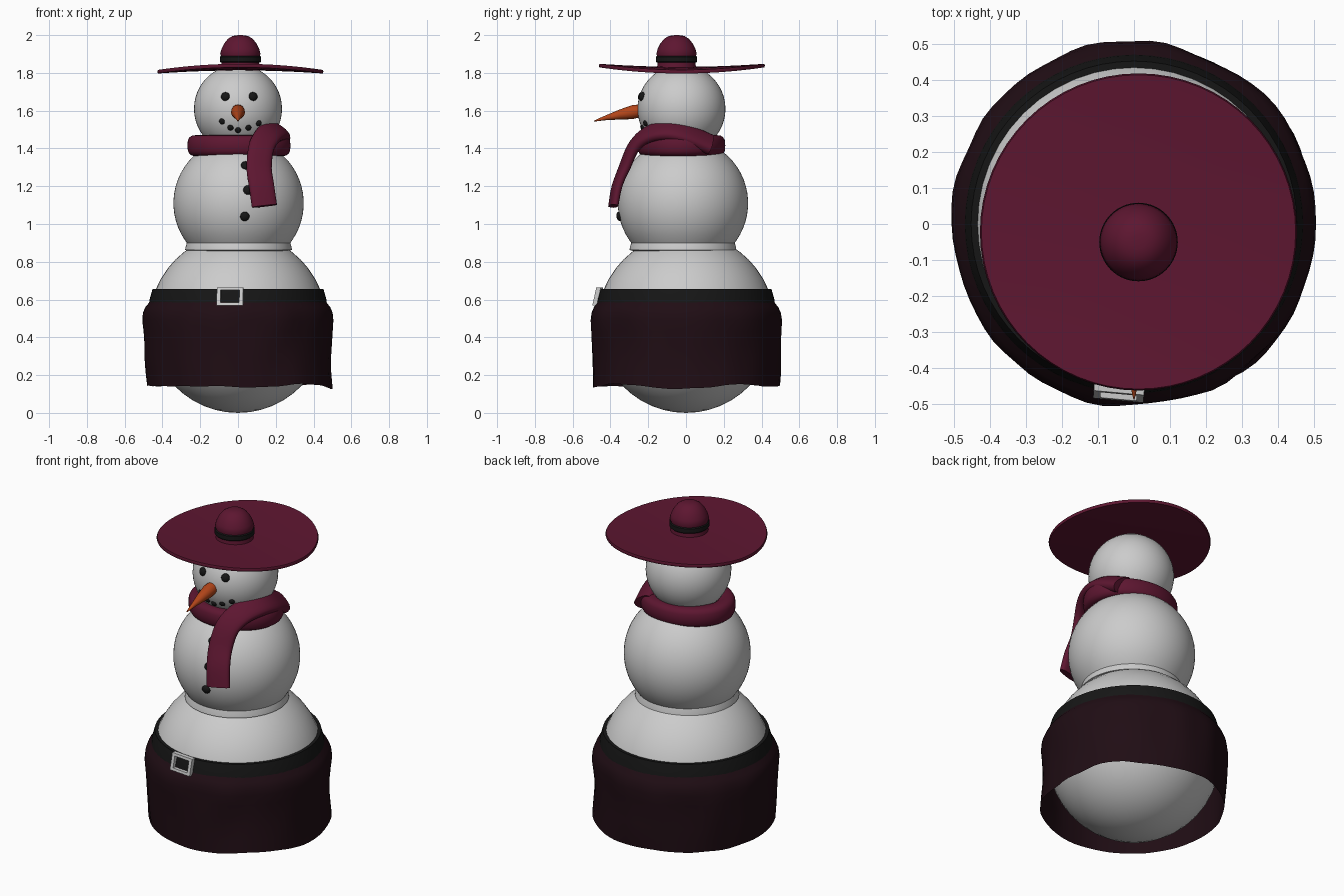
import bpy, bmesh, math, random
from mathutils import Vector, noise

if "Cube" in bpy.data.objects:
    bpy.data.objects.remove(bpy.data.objects["Cube"])

random.seed(4)

def mat(name, col):
    m = bpy.data.materials.new(name)
    m.diffuse_color = (*col, 1)
    m.use_nodes = True
    m.node_tree.nodes["Principled BSDF"].inputs["Base Color"].default_value = m.diffuse_color
    return m

MAROON = mat("maroon", (0.11, 0.008, 0.03))
CLOTH = mat("dark_cloth", (0.014, 0.004, 0.007))
BLACK = mat("black", (0.008, 0.008, 0.008))
ORANGE = mat("orange", (0.45, 0.06, 0.01))

def finish(bm, name, material=None, angle=40):
    bmesh.ops.recalc_face_normals(bm, faces=bm.faces)
    me = bpy.data.meshes.new(name)
    bm.to_mesh(me)
    bm.free()
    ob = bpy.data.objects.new(name, me)
    bpy.context.collection.objects.link(ob)
    if material:
        me.materials.append(material)
    bpy.ops.object.select_all(action='DESELECT')
    ob.select_set(True)
    bpy.context.view_layer.objects.active = ob
    bpy.ops.object.shade_smooth_by_angle(angle=math.radians(angle))
    return ob

def ball(name, loc, scale, material=None, seg=48, rot=None):
    bm = bmesh.new()
    bmesh.ops.create_uvsphere(bm, u_segments=seg, v_segments=seg // 2, radius=1)
    for v in bm.verts:
        p = Vector((v.co.x * scale[0], v.co.y * scale[1], v.co.z * scale[2]))
        if rot:
            p.rotate(rot)
        v.co = p + Vector(loc)
    return finish(bm, name, material)

def loft(rings, name, material=None, closed=False, caps=False, warp=None, angle=40):
    """Skin a list of closed point rings."""
    bm = bmesh.new()
    vs = [[bm.verts.new(warp(Vector(p)) if warp else p) for p in r] for r in rings]
    n = len(vs[0])
    for i in range(len(vs) if closed else len(vs) - 1):
        a, b = vs[i], vs[(i + 1) % len(vs)]
        for j in range(n):
            bm.faces.new((a[j], a[(j + 1) % n], b[(j + 1) % n], b[j]))
    if caps:
        bm.faces.new(vs[0])
        bm.faces.new(vs[-1])
    bmesh.ops.remove_doubles(bm, verts=bm.verts, dist=1e-5)
    return finish(bm, name, material, angle)

def circle(r, z, c=(0, 0), n=64, sy=1):
    return [(c[0] + r * math.cos(2 * math.pi * i / n),
             c[1] + sy * r * math.sin(2 * math.pi * i / n), z) for i in range(n)]

def lathe(profile, name, material=None, c=(0, 0), n=64, **kw):
    return loft([circle(r, z, c, n) for r, z in profile], name, material, **kw)

# Snow body: round base, flared middle, head
ball("base_snowball", (0, 0, 0.475), (0.47, 0.47, 0.475))
MID, HEAD = Vector((0.003, -0.016, 1.11)), Vector((0, -0.024, 1.61))
prof = [(0.25, 0.855), (0.283, 0.862), (0.281, 0.875), (0.274, 0.9)]
for i in range(21):
    a = math.radians(-35 + 125 * i / 20)
    prof.append((0.345 * math.cos(a), MID.z + 0.345 * math.sin(a)))
lathe(prof, "middle_snowball", c=MID.xy)
ball("head", HEAD, (0.233,) * 3)

# Coal eyes, mouth and buttons sitting on the spheres
def coal(name, x, z, centre, radius, size):
    d = Vector((x - centre.x, 0, z - centre.z))
    d.y = -math.sqrt(radius ** 2 - d.length_squared)
    ball(name, centre + d, (size, size, size * 0.65), BLACK, 16,
         d.to_track_quat('Z', 'Y'))

for x, z in ((-0.067, 1.675), (0.08, 1.675)):
    coal("eye", x, z, HEAD, 0.233, 0.024)
for x, z in ((-0.085, 1.543), (-0.04, 1.51), (0, 1.497), (0.055, 1.51), (0.11, 1.533)):
    coal("mouth_coal", x, z, HEAD, 0.233, 0.016)
for x, z in ((0.04, 1.31), (0.052, 1.18), (0.036, 1.04)):
    coal("button", x, z, MID, 0.345, 0.025)

# Carrot nose drooping to a tip
nose = []
for t, r in ((0, 0.034), (0.2, 0.037), (0.45, 0.027), (0.75, 0.013), (0.95, 0.005), (1, 0.001)):
    y, z = -0.235 - 0.252 * t, 1.6 - 0.035 * t - 0.02 * t * t
    nose.append([(r * math.cos(k * math.pi / 8), y, z + r * math.sin(k * math.pi / 8))
                 for k in range(16)])
loft(nose, "carrot_nose", ORANGE, caps=True)

# Hat: saddle-bent brim, domed crown, band
HC = (0.0125, -0.022)
def bend(p):
    x, y = p.x - HC[0], p.y - HC[1]
    p.z += 0.085 * (y * y - x * x)
    return p

brim = [(r, 1.832) for r in (0, 0.1, 0.2, 0.3, 0.4, 0.436)]
brim += [(0.44, 1.823), (0.436, 1.813)] + [(r, 1.813) for r in (0.4, 0.3, 0.2, 0.1, 0)]
lathe(brim, "hat_brim", MAROON, c=HC, warp=bend, angle=60)
CC = (0.0125, -0.05)
lathe([(0.104, 1.825), (0.1, 1.85), (0.098, 1.88), (0.107, 1.9), (0.1, 1.927), (0.086, 1.955),
       (0.066, 1.98), (0.042, 1.995), (0.02, 1.999), (0, 2.0)], "hat_crown", MAROON, c=CC, angle=60)
lathe([(0.104, 1.855), (0.109, 1.86), (0.109, 1.885), (0.104, 1.89)], "hat_band", BLACK, c=CC)

# Scarf loop around the neck
wrap = []
for i in range(16):
    a = 2 * math.pi * i / 16
    ca, sa = math.cos(a), math.sin(a)
    d = 0.05 * math.copysign(abs(ca) ** 0.7, ca)
    h = 0.056 * math.copysign(abs(sa) ** 0.7, sa)
    wrap.append([(0.005 + (0.223 + d) * x, -0.024 + (0.182 + d) * y, 1.415 + h)
                 for x, y, _ in circle(1, 0)])
loft(wrap, "scarf_loop", MAROON, closed=True, angle=60)

# Scarf tail draped over the loop and down the chest
pts = [Vector(p) for p in ((0.19, 0.13, 1.42), (0.215, 0.0, 1.475), (0.205, -0.1, 1.495),
                           (0.165, -0.2, 1.475), (0.125, -0.275, 1.41), (0.112, -0.325, 1.3),
                           (0.125, -0.365, 1.2), (0.14, -0.385, 1.095))]
path = []
for i in range(len(pts) - 1):
    p0, p1, p2, p3 = (pts[max(0, min(len(pts) - 1, i + k))] for k in (-1, 0, 1, 2))
    for s in range(5):
        t = s / 5
        path.append(0.5 * (2 * p1 + (p2 - p0) * t + (2 * p0 - 5 * p1 + 4 * p2 - p3) * t * t
                           + (3 * p1 - p0 - 3 * p2 + p3) * t ** 3))
path.append(pts[-1])
rings = []
for i, p in enumerate(path):
    f = i / (len(path) - 1)
    tan = (path[min(i + 1, len(path) - 1)] - path[max(i - 1, 0)]).normalized()
    side = tan.cross(p - Vector((0.05, -0.02, 1.25))).normalized()
    up = side.cross(tan)
    th = 0.036 - 0.014 * f
    ring = []
    for k in range(20):
        a = 2 * math.pi * k / 20
        ca, sa = math.cos(a), math.sin(a)
        ring.append(p + side * 0.068 * math.copysign(abs(ca) ** 0.8, ca)
                    + up * th * math.copysign(abs(sa) ** 0.7, sa))
    rings.append(ring)
loft(rings, "scarf_tail", MAROON, caps=True, angle=50)

# Draped cloth skirt with uneven folds and hem
def drape(p):
    f = min(1, max(0, (0.6 - p.z) / 0.12))
    d = noise.noise(Vector((p.x * 7, p.y * 7, p.z * 4 + 3)))
    e = noise.noise(Vector((p.x * 3 + 5, p.y * 3, p.z * 3)))
    k = 1 + f * (0.022 * d + 0.015 * e)
    hem = max(0, 1 - (p.z - 0.145) / 0.12)
    return Vector((p.x * k + 0.012 * hem, p.y * k, p.z + 0.02 * hem * e + 0.012 * hem * d))

keys = [(0.6, 0.462), (0.58, 0.473), (0.56, 0.49), (0.53, 0.503), (0.49, 0.508),
        (0.43, 0.504), (0.36, 0.5), (0.29, 0.498), (0.22, 0.498), (0.145, 0.497)]
lathe([(r, z) for z, r in keys], "skirt", CLOTH, n=72, warp=drape, angle=60)

# Belt and buckle
lathe([(0.472, 0.568), (0.468, 0.6), (0.452, 0.657), (0.432, 0.657), (0.448, 0.6), (0.452, 0.568)],
      "belt", BLACK, closed=True)
bm = bmesh.new()
def frame(w, h, y):
    lean = 0.22
    turn = -0.09
    out = []
    for x, z in ((-w, -h), (w, -h), (w, h), (-w, h)):
        yy = y - z * -lean
        out.append((-0.042 + x * math.cos(turn) - yy * math.sin(turn),
                    -0.467 + x * math.sin(turn) + yy * math.cos(turn), 0.617 + z))
    return out
loft([frame(0.07, 0.048, -0.012), frame(0.05, 0.033, -0.012),
      frame(0.05, 0.033, 0.012), frame(0.07, 0.048, 0.012)], "belt_buckle", closed=True, angle=30)
bm.free()
